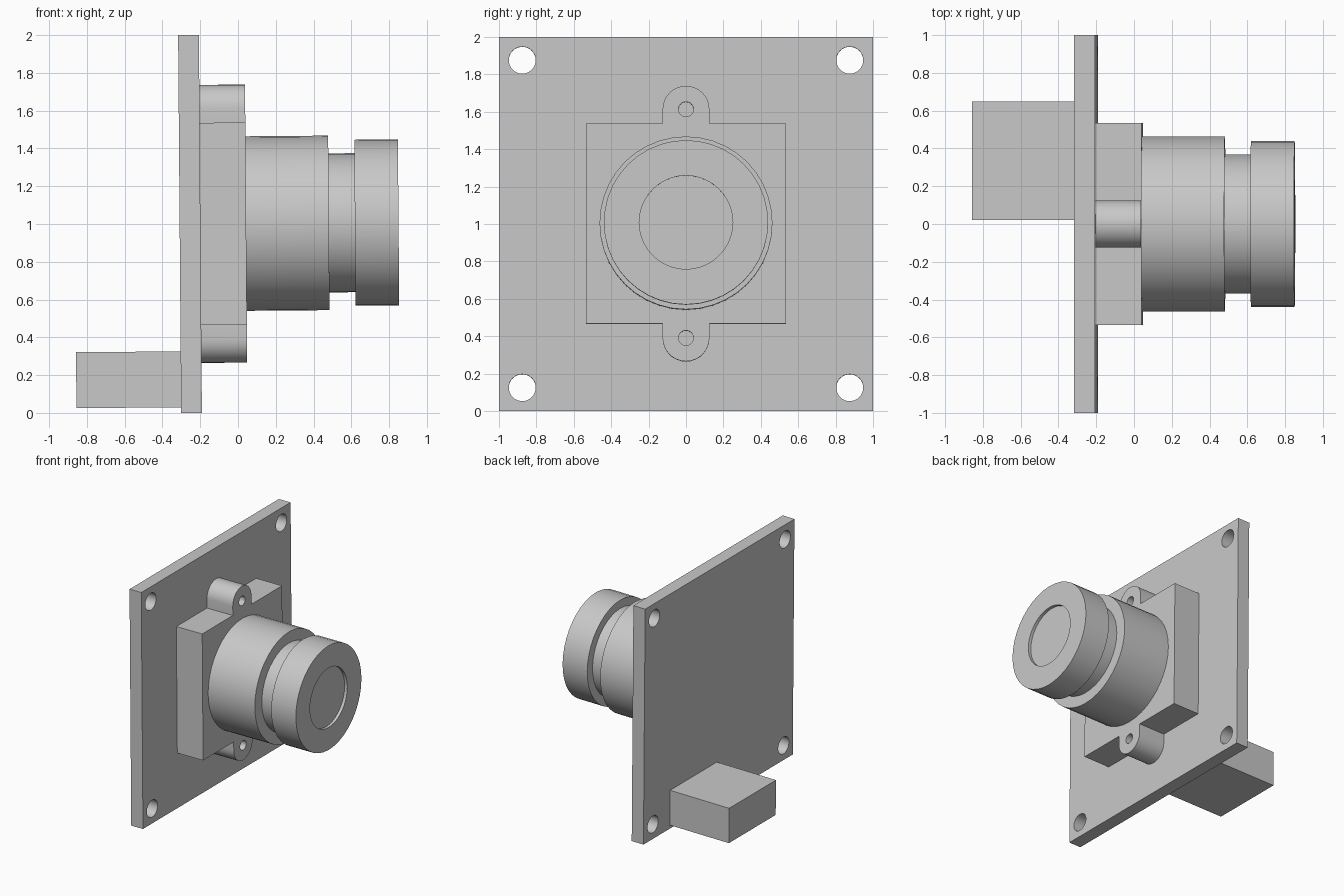
import bpy, bmesh
from math import sin, cos, pi, radians
from mathutils import Matrix, Vector

cube = bpy.data.objects.get("Cube")
if cube:
    bpy.data.objects.remove(cube, do_unlink=True)

grey = bpy.data.materials.new("plain grey")
grey.use_nodes = True
colour = (0.58, 0.58, 0.58, 1)
grey.diffuse_color = colour
grey.node_tree.nodes["Principled BSDF"].inputs["Base Color"].default_value = colour

# The whole board leans back very slightly about its centre
PIVOT = Vector((-0.254, 0, 1))
LEAN = Matrix.Translation(PIVOT) @ Matrix.Rotation(-0.008, 4, "Y") @ Matrix.Translation(-PIVOT)
# Sketch plane: sketch x -> world y, sketch y -> world z, depth -> world x
SKETCH = Matrix(((0, 0, 1, 0), (1, 0, 0, 0), (0, 1, 0, 1), (0, 0, 0, 1)))


def finish(name, bm):
    """Place a part in the tilted frame, colour it and keep its edges crisp."""
    bmesh.ops.remove_doubles(bm, verts=bm.verts, dist=1e-5)
    bmesh.ops.recalc_face_normals(bm, faces=bm.faces)
    bm.transform(LEAN)
    mesh = bpy.data.meshes.new(name)
    bm.to_mesh(mesh)
    bm.free()
    mesh.materials.append(grey)
    obj = bpy.data.objects.new(name, mesh)
    bpy.context.collection.objects.link(obj)
    bpy.ops.object.select_all(action="DESELECT")
    obj.select_set(True)
    bpy.context.view_layer.objects.active = obj
    bpy.ops.object.shade_smooth_by_angle(angle=radians(30))
    return obj


def arc(cx, cy, r, start=0.0, sweep=2 * pi, steps=32, closed=True):
    count = steps if closed else steps + 1
    return [(cx + r * cos(start + sweep * i / steps),
             cy + r * sin(start + sweep * i / steps)) for i in range(count)]


def rectangle(y0, y1, z0, z1):
    return [(y0, z0), (y1, z0), (y1, z1), (y0, z1)]


def slab(name, x0, x1, loops):
    """Extrude an outline (first loop) with holes (other loops) along x."""
    curve = bpy.data.curves.new(name, "CURVE")
    curve.dimensions = "2D"
    curve.fill_mode = "BOTH"
    curve.extrude = (x1 - x0) / 2
    for loop in loops:
        spline = curve.splines.new("POLY")
        spline.points.add(len(loop) - 1)
        for point, (u, v) in zip(spline.points, loop):
            point.co = (u, v, 0, 1)
        spline.use_cyclic_u = True
    sketch = bpy.data.objects.new(name + "_sketch", curve)
    mesh = bpy.data.meshes.new_from_object(sketch)
    bm = bmesh.new()
    bm.from_mesh(mesh)
    bpy.data.objects.remove(sketch)
    bpy.data.curves.remove(curve)
    bpy.data.meshes.remove(mesh)
    bm.transform(Matrix.Translation(((x0 + x1) / 2, 0, 0)) @ SKETCH)
    return finish(name, bm)


def lathe(name, profile, steps=40):
    """Turn an (x, radius) profile about the lens axis."""
    bm = bmesh.new()
    verts = [bm.verts.new((x, 0, 1 + r)) for x, r in profile]
    edges = [bm.edges.new(pair) for pair in zip(verts, verts[1:])]
    bmesh.ops.spin(bm, geom=verts + edges, cent=(0, 0, 1), axis=(1, 0, 0),
                   angle=2 * pi, steps=steps, use_duplicate=False)
    return finish(name, bm)


BACK, FRONT, MOUNT = -0.309, -0.199, 0.043

# Circuit board with a screw hole in each corner
corners = [(sy * 0.875, sz * 0.875) for sy in (-1, 1) for sz in (-1, 1)]
slab("circuit_board", BACK, FRONT,
     [rectangle(-1, 1, -1, 1)] + [arc(y, z, 0.072) for y, z in corners])

# Lens mount: square block with rounded ears above and below
HALF, EAR, EAR_Z = 0.535, 0.125, 0.611
outline = [(HALF, -HALF), (HALF, HALF), (EAR, HALF)]
outline += arc(0, EAR_Z, EAR, 0, pi, 16, False)
outline += [(-EAR, HALF), (-HALF, HALF), (-HALF, -HALF), (-EAR, -HALF)]
outline += arc(0, -EAR_Z, EAR, pi, pi, 16, False)
outline += [(EAR, -HALF)]
slab("lens_mount", FRONT, MOUNT,
     [outline] + [arc(0, s * EAR_Z, 0.04, steps=24) for s in (-1, 1)])

# Lens barrel, then the narrower neck and focus ring with a shallow glass recess
lathe("lens_barrel", [(MOUNT, 0), (MOUNT, 0.462), (0.481, 0.462), (0.481, 0)])
lathe("focus_ring", [(0.481, 0), (0.481, 0.368), (0.619, 0.368), (0.619, 0.439),
                     (0.85, 0.439), (0.85, 0.25), (0.825, 0.25), (0.825, 0)])

# Connector block on the back
slab("rear_connector", -0.863, BACK, [rectangle(0.02, 0.647, -0.97, -0.674)])
